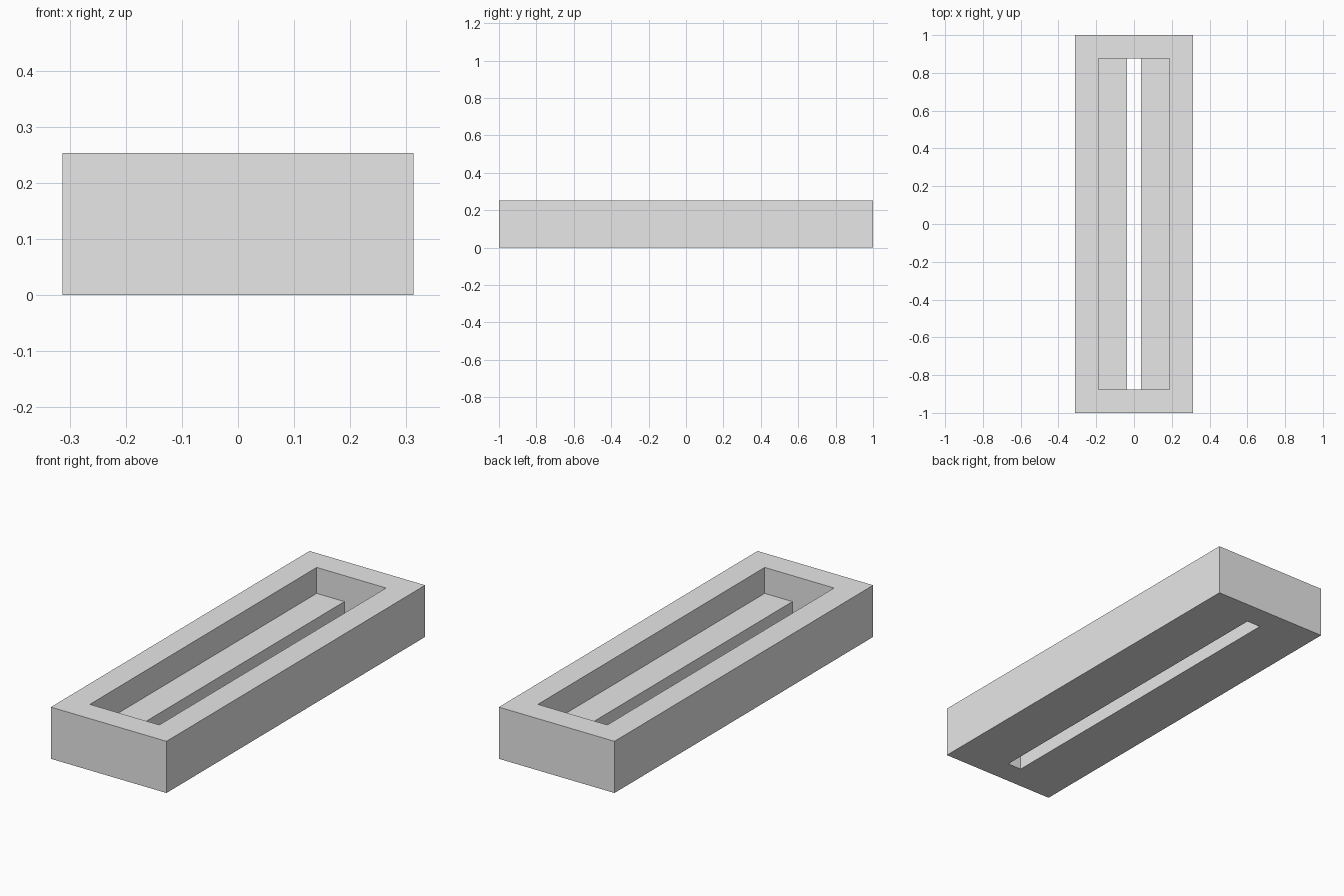
import bpy, bmesh

cube = bpy.data.objects.get("Cube")
if cube:
    bpy.data.objects.remove(cube, do_unlink=True)

# Overall block, stepped pocket and through slot (half sizes)
HALF_W, HALF_L, HEIGHT = 0.313, 1.0, 0.253
POCKET_W, SLOT_W, OPENING_L = 0.188, 0.038, 0.877
LEDGE_Z = 0.126

grey = bpy.data.materials.new("light grey")
grey.use_nodes = True
grey.diffuse_color = (0.8, 0.8, 0.8, 1)
grey.node_tree.nodes["Principled BSDF"].inputs["Base Color"].default_value = (0.8, 0.8, 0.8, 1)

bm = bmesh.new()


def ring(half_w, half_l, z):
    """Rectangle of four vertices at height z."""
    corners = ((-1, -1), (1, -1), (1, 1), (-1, 1))
    return [bm.verts.new((sx * half_w, sy * half_l, z)) for sx, sy in corners]


# Closed loop of rectangles: outside, rim, pocket wall, ledge, slot wall, underside
rings = [
    ring(HALF_W, HALF_L, 0),
    ring(HALF_W, HALF_L, HEIGHT),
    ring(POCKET_W, OPENING_L, HEIGHT),
    ring(POCKET_W, OPENING_L, LEDGE_Z),
    ring(SLOT_W, OPENING_L, LEDGE_Z),
    ring(SLOT_W, OPENING_L, 0),
]
for lower, upper in zip(rings, rings[1:] + rings[:1]):
    for i in range(4):
        j = (i + 1) % 4
        bm.faces.new((lower[i], lower[j], upper[j], upper[i]))

# The ledge has no width at the slot ends, so merge its flattened end faces
bmesh.ops.dissolve_degenerate(bm, edges=bm.edges[:], dist=0.0001)
flat = [f for f in bm.faces if f.calc_area() < 1e-7]
bmesh.ops.delete(bm, geom=flat, context="FACES_ONLY")
bmesh.ops.recalc_face_normals(bm, faces=bm.faces[:])

mesh = bpy.data.meshes.new("slotted_block")
bm.to_mesh(mesh)
bm.free()
mesh.materials.append(grey)
block = bpy.data.objects.new("slotted_block", mesh)
bpy.context.collection.objects.link(block)
